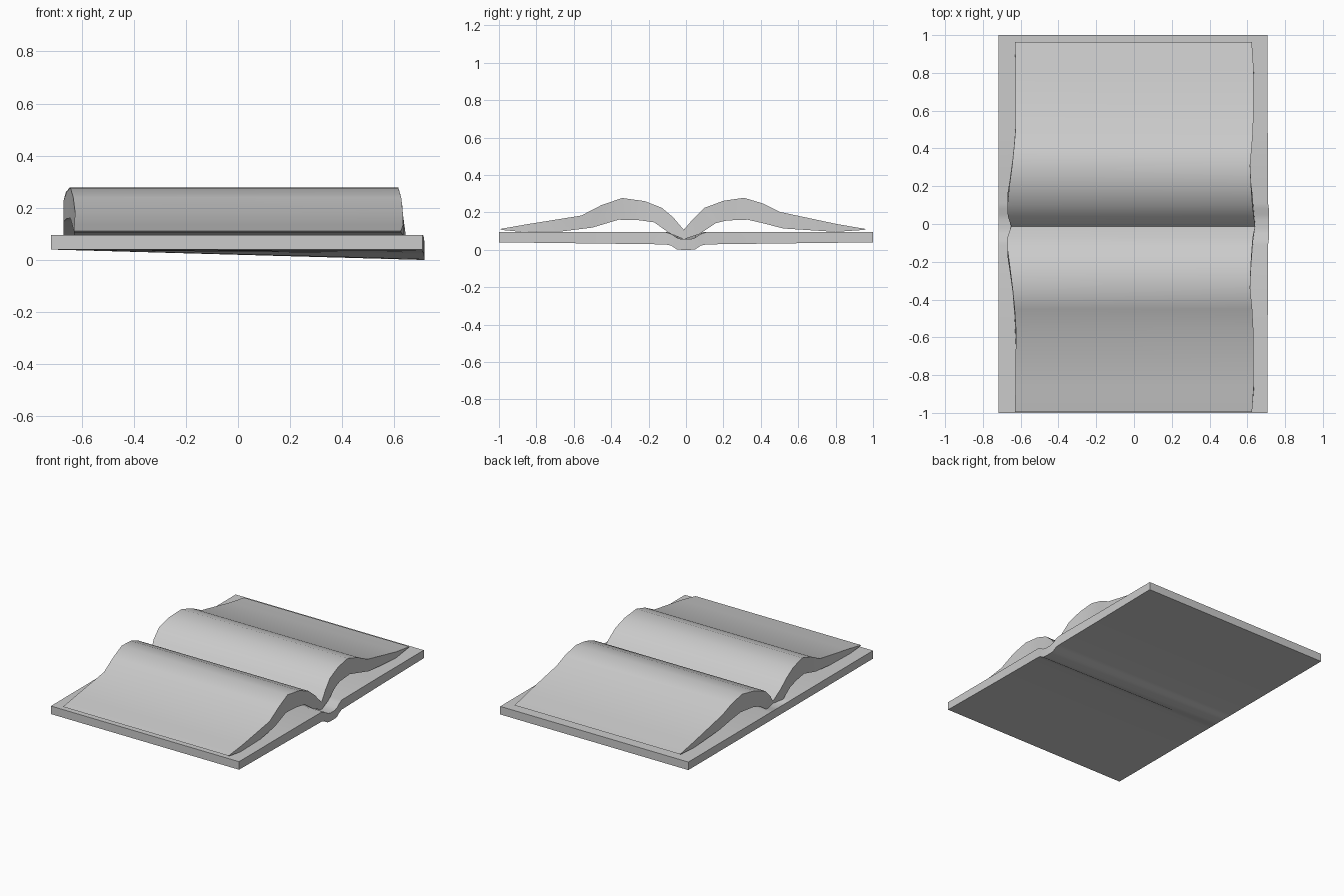
import bpy, bmesh


def solid(name, rows, angle):
    """Skin a row of (left top, left bottom, right top, right bottom) sections along y."""
    bm = bmesh.new()
    rings = [[bm.verts.new(p) for p in row] for row in rows]
    order = (0, 1, 3, 2)
    for a, b in zip(rings, rings[1:]):
        for i in range(4):
            j, k = order[i], order[(i + 1) % 4]
            bm.faces.new((a[j], a[k], b[k], b[j]))
    for r in (rings[0], rings[-1]):
        bm.faces.new([r[i] for i in order])
    bmesh.ops.recalc_face_normals(bm, faces=bm.faces)
    mesh = bpy.data.meshes.new(name)
    bm.to_mesh(mesh)
    bm.free()
    obj = bpy.data.objects.new(name, mesh)
    bpy.context.collection.objects.link(obj)
    bpy.context.view_layer.objects.active = obj
    obj.select_set(True)
    bpy.ops.object.shade_smooth_by_angle(angle=angle)
    obj.select_set(False)
    return obj


# Cover: flat at the left end, with a spine groove deepening to the right
# (y, top z at right, bottom z at right, right x)
half = [(1.0, .095, .04, .708), (.5, .095, .034, .708), (.11, .095, .029, .71),
        (.08, .085, .023, .714), (.05, .065, .003, .715), (.025, .057, 0, .716)]
profile = [(-y, t, b, x) for y, t, b, x in half] + half[::-1]
solid("cover", [((-.718, y, .095), (-.718, y, .04), (x, y, t), (x, y, b))
                for y, t, b, x in profile], 0.5)

# Pages: a hollow double arch with slightly wavy ends
# (top y, top z, bottom y, bottom z, left x, right x)
pages = [
    (-.995, .111, -.985, .106, -.63, .625), (-.86, .135, -.88, .096, -.628, .634),
    (-.56, .183, -.66, .099, -.625, .632), (-.45, .24, -.5, .119, -.632, .626),
    (-.34, .277, -.36, .161, -.643, .615), (-.22, .26, -.25, .158, -.658, .619),
    (-.13, .225, -.17, .147, -.67, .625), (-.07, .175, -.09, .09, -.67, .63),
    (-.012, .107, -.012, .056, -.65, .642),
    (.04, .167, .07, .083, -.668, .634), (.1, .225, .16, .143, -.67, .627),
    (.2, .262, .22, .157, -.66, .62), (.31, .278, .33, .161, -.645, .615),
    (.41, .248, .42, .14, -.635, .624), (.5, .203, .52, .114, -.627, .631),
    (.81, .137, .8, .096, -.627, .634), (.964, .111, .95, .106, -.63, .624)]
solid("pages", [((l, ty, tz), (l, by, bz), (r, ty, tz), (r, by, bz))
                for ty, tz, by, bz, l, r in pages], 0.6)
